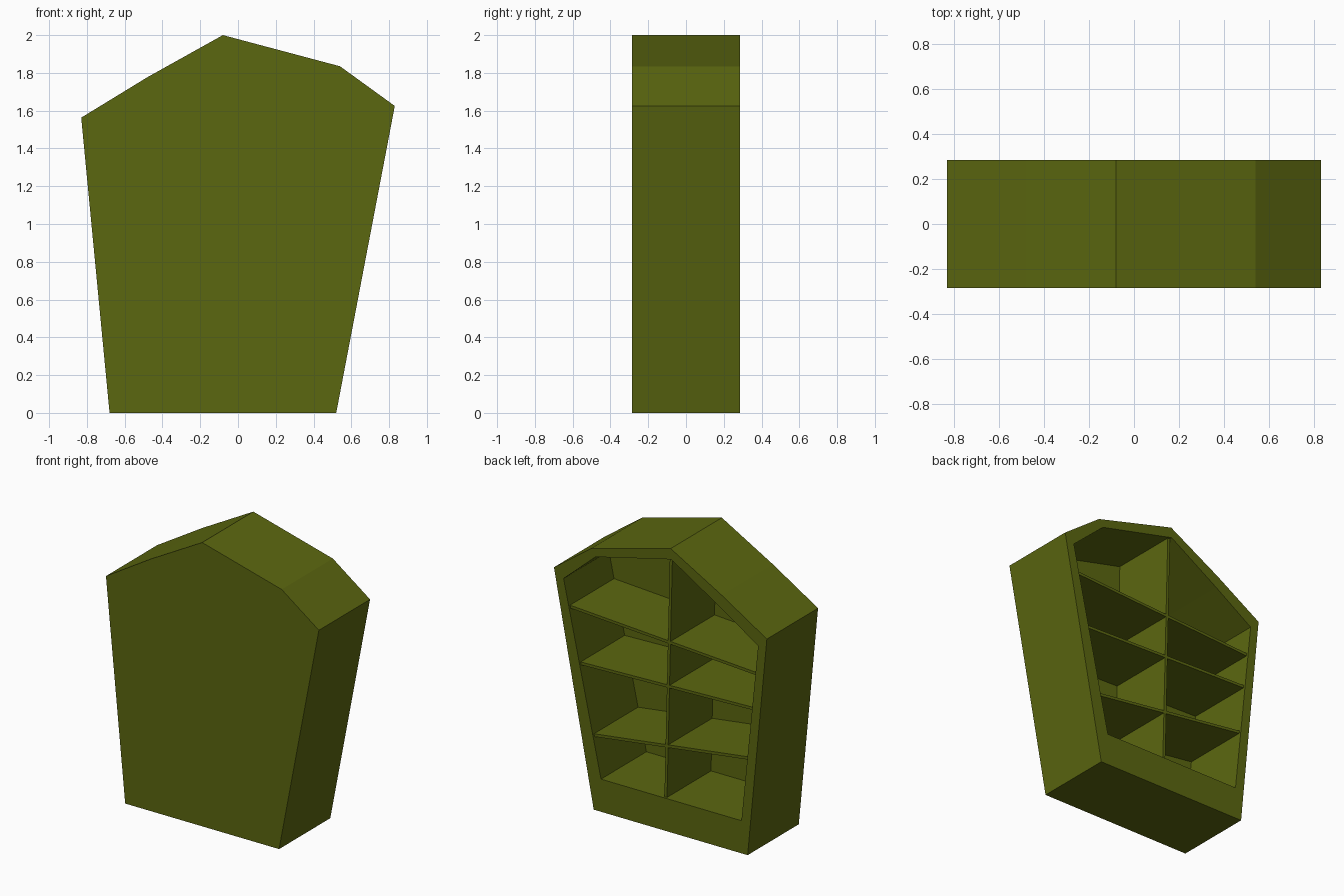
import bpy, bmesh
from mathutils import Vector

if "Cube" in bpy.data.objects:
    bpy.data.objects.remove(bpy.data.objects["Cube"])

olive = bpy.data.materials.new("olive_green")
olive.diffuse_color = (0.105, 0.135, 0.005, 1)
olive.use_nodes = True
olive.node_tree.nodes["Principled BSDF"].inputs["Base Color"].default_value = olive.diffuse_color


def make_object(name, bm):
    bmesh.ops.recalc_face_normals(bm, faces=bm.faces[:])
    mesh = bpy.data.meshes.new(name)
    bm.to_mesh(mesh)
    bm.free()
    mesh.materials.append(olive)
    obj = bpy.data.objects.new(name, mesh)
    bpy.context.collection.objects.link(obj)
    return obj


def ring(bm, profile, y):
    return [bm.verts.new((x, y, z)) for x, z in profile]


def bridge(bm, a, b):
    n = len(a)
    for i in range(n):
        j = (i + 1) % n
        bm.faces.new((a[i], a[j], b[j], b[i]))


def slab(name, start, end, low, high, y0=-0.222, y1=0.27):
    """Straight board between two (x, z) points, offset low..high sideways."""
    a, b = Vector(start), Vector(end)
    d = (b - a).normalized()
    n = Vector((-d.y, d.x))
    a, b = a - d * 0.006, b + d * 0.006   # let the ends into the walls
    profile = [a + n * low, b + n * low, b + n * high, a + n * high]
    bm = bmesh.new()
    r0, r1 = ring(bm, profile, y0), ring(bm, profile, y1)
    bridge(bm, r0, r1)
    bm.faces.new(r0)
    bm.faces.new(r1)
    return make_object(name, bm)


# Cabinet shell: crooked outline, closed front, opening in the back
outer = [(-0.68, 0), (0.52, 0), (0.83, 1.625), (0.54, 1.835),
         (-0.08, 2.0), (-0.48, 1.777), (-0.83, 1.563)]
inner = [(-0.632, 0.23), (0.463, 0.23), (0.755, 1.566), (0.505, 1.785),
         (-0.084, 1.925), (-0.465, 1.69), (-0.762, 1.497)]
bm = bmesh.new()
rings = [ring(bm, outer, -0.285), ring(bm, outer, 0.285),
         ring(bm, inner, 0.285), ring(bm, inner, -0.22)]
for a, b in zip(rings, rings[1:]):
    bridge(bm, a, b)
bm.faces.new(rings[0])
bm.faces.new(rings[-1])
make_object("cabinet_shell", bm)

# Tilted shelves, given by their top edges
shelves = [((-0.743, 1.297), (0.716, 1.383)),
           ((-0.711, 1.045), (0.632, 1.005)),
           ((-0.676, 0.686), (0.527, 0.527))]
for i, (left, right) in enumerate(shelves):
    slab(f"shelf_{i + 1}", left, right, -0.02, 0)

# Leaning centre divider
slab("divider", (-0.031, 0.23), (-0.073, 1.925), -0.01, 0.01)
